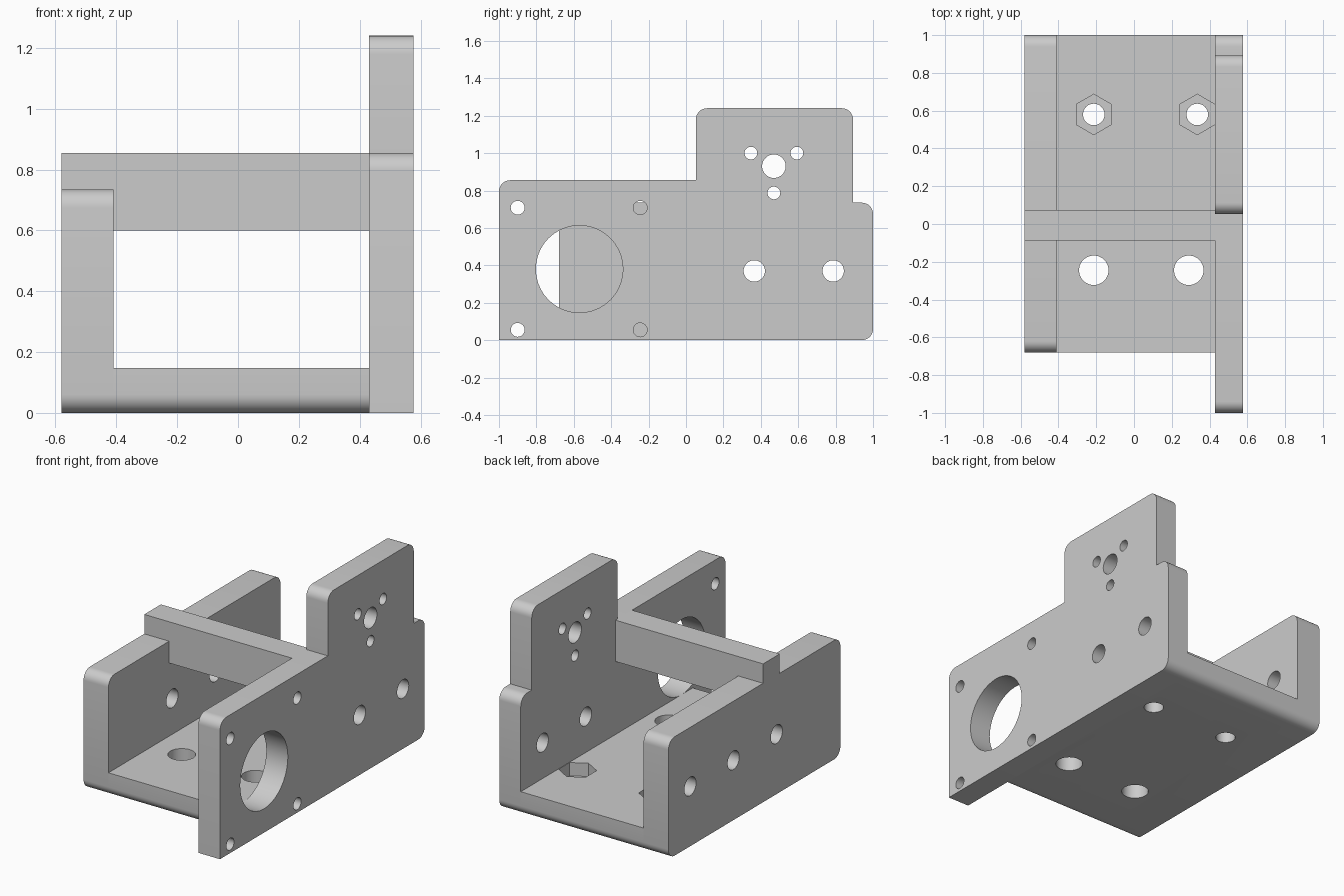
import bpy, bmesh
from math import sin, cos, pi
from mathutils import Vector

cube = bpy.data.objects.get("Cube")
if cube:
    bpy.data.objects.remove(cube)

grey = bpy.data.materials.new("light grey")
grey.use_nodes = True
grey.diffuse_color = (0.6, 0.6, 0.6, 1)
grey.node_tree.nodes["Principled BSDF"].inputs["Base Color"].default_value = grey.diffuse_color


def rounded(points, steps=8):
    """Outline from (a, b, fillet radius) corners."""
    out = []
    for i, (a, b, r) in enumerate(points):
        p = Vector((a, b))
        if not r:
            out.append(p)
            continue
        d1 = (Vector(points[i - 1][:2]) - p).normalized()
        d2 = (Vector(points[(i + 1) % len(points)][:2]) - p).normalized()
        for k in range(steps + 1):
            t = k / steps * pi / 2
            out.append(p + r * (d1 * (1 - sin(t)) + d2 * (1 - cos(t))))
    return out


def disc(a, b, r, n=40):
    """Regular outline with a corner pointing along the second axis."""
    return [Vector((a + r * sin(2 * pi * k / n), b + r * cos(2 * pi * k / n))) for k in range(n)]


def add_prism(bm, outline, lo, hi, axis):
    def place(p, h):
        c = [p.x, p.y]
        c.insert(axis, h)
        return bm.verts.new(c)
    bottom = [place(p, lo) for p in outline]
    top = [place(p, hi) for p in outline]
    bm.faces.new(bottom)
    bm.faces.new(top[::-1])
    for i in range(len(outline)):
        bm.faces.new((bottom[i - 1], top[i - 1], top[i], bottom[i]))


def make(name, prisms):
    bm = bmesh.new()
    for prism in prisms:
        add_prism(bm, *prism)
    bmesh.ops.recalc_face_normals(bm, faces=bm.faces)
    mesh = bpy.data.meshes.new(name)
    bm.to_mesh(mesh)
    bm.free()
    mesh.materials.append(grey)
    ob = bpy.data.objects.new(name, mesh)
    bpy.context.collection.objects.link(ob)
    return ob


def part(name, outline, lo, hi, axis, cuts=()):
    """Extruded part with successive groups of holes cut out."""
    ob = make(name, [(outline, lo, hi, axis)])
    bpy.ops.object.select_all(action='DESELECT')
    bpy.context.view_layer.objects.active = ob
    ob.select_set(True)
    for group in cuts:
        cutter = make("cutter", group)
        cutter.hide_render = True
        mod = ob.modifiers.new("holes", 'BOOLEAN')
        mod.operation = 'DIFFERENCE'
        mod.solver = 'EXACT'
        mod.object = cutter
        bpy.ops.object.modifier_apply(modifier=mod.name)
        bpy.data.objects.remove(cutter)
    bpy.ops.object.shade_smooth_by_angle(angle=0.5)
    return ob


R = 0.06                                   # shared fillet radius
FRONT, BACK = -0.68, 1.0                   # tray ends
OUT, IN = -0.58, -0.41                     # left wall faces
PLATE_IN, PLATE_OUT = 0.43, 0.577          # tall plate faces
WALL_TOP, BAR_TOP, FLOOR_TOP = 0.735, 0.855, 0.148

# Tall plate with motor opening, screw holes and raised tab
holes = [(-0.57, 0.38, 0.233), (0.47, 0.93, 0.063), (0.365, 0.37, 0.057), (0.787, 0.37, 0.057)]
holes += [(y, z, 0.037) for y in (-0.9, -0.245) for z in (0.055, 0.708)]
holes += [(0.347, 1.0, 0.034), (0.593, 1.0, 0.034), (0.47, 0.787, 0.034)]
part("mounting_plate",
     rounded([(-1, 0, 0), (BACK, 0, R), (BACK, WALL_TOP, R), (0.893, WALL_TOP, 0),
              (0.893, 1.24, R), (0.053, 1.24, R), (0.053, BAR_TOP, 0), (-1, BAR_TOP, R)]),
     PLATE_IN, PLATE_OUT, 0,
     [[(disc(*h), 0.3, 0.7, 0) for h in holes]])

# Low wall with three holes in a row
part("left_wall",
     rounded([(FRONT, 0, R), (BACK, 0, R), (BACK, WALL_TOP, R), (FRONT, WALL_TOP, R)]),
     OUT, IN, 0,
     [[(disc(y, 0.37, 0.057), -0.7, -0.3, 0) for y in (-0.057, 0.365, 0.787)]])

# Floor with two large holes, two bolt holes and hexagonal nut pockets
bolts = [(-0.213, 0.58), (0.335, 0.58)]
part("floor",
     rounded([(FRONT, 0, R), (BACK, 0, R), (BACK, FLOOR_TOP, 0), (FRONT, FLOOR_TOP, 0)]),
     IN, PLATE_IN, 0,
     [[(disc(x, -0.245, 0.078), -0.1, 0.3, 2) for x in (-0.213, 0.29)]
      + [(disc(*b, 0.057), -0.1, 0.3, 2) for b in bolts],
      [(disc(*b, 0.107, 6), 0.066, 0.3, 2) for b in bolts]])

# Bridge between the walls, stepped over the left wall
part("cross_bar",
     rounded([(OUT, WALL_TOP, 0), (IN, WALL_TOP, 0), (IN, 0.6, 0),
              (PLATE_IN, 0.6, 0), (PLATE_IN, BAR_TOP, 0), (OUT, BAR_TOP, 0)]),
     -0.087, 0.075, 1)
